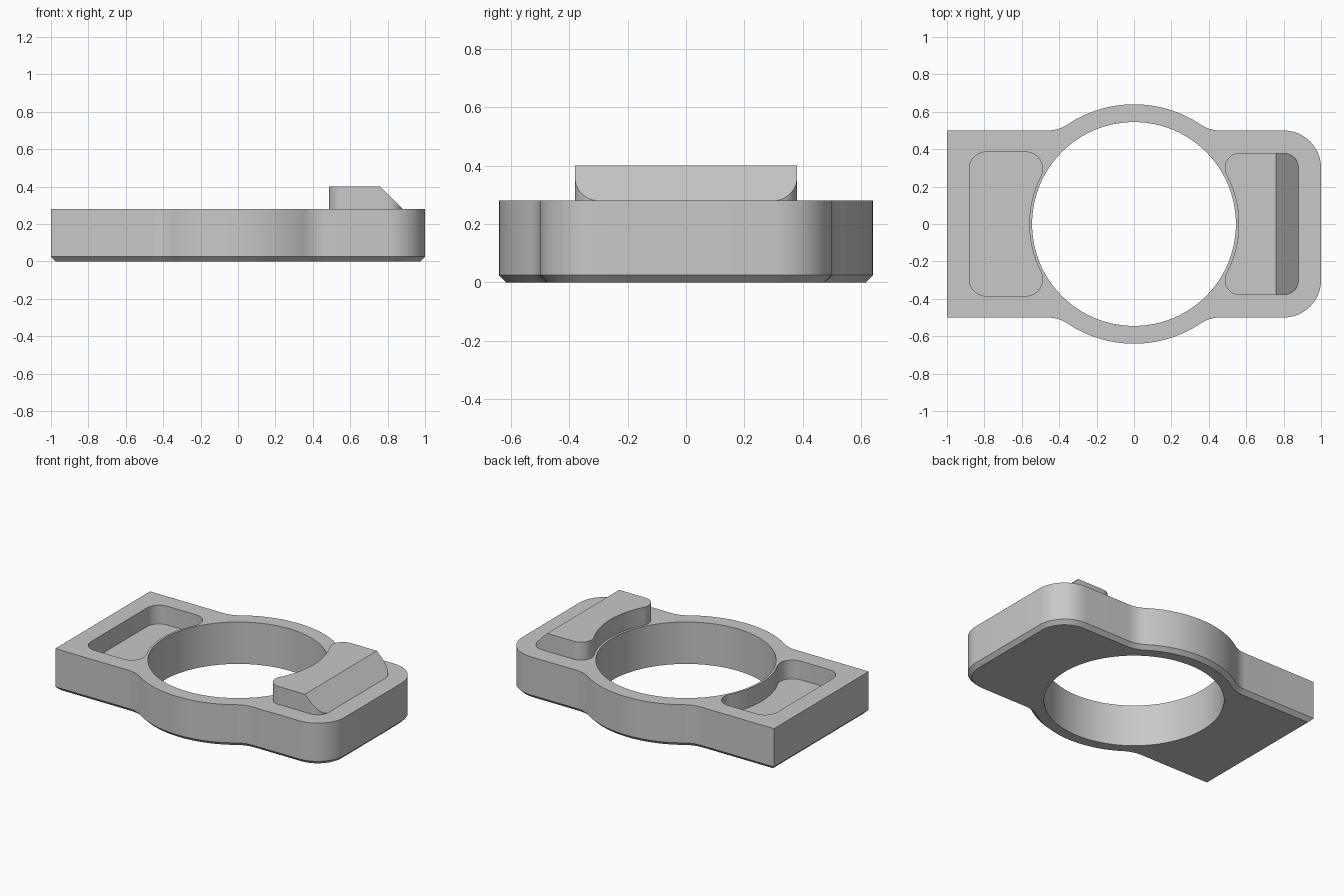
import bpy, bmesh
from math import pi, sin, cos, atan2, sqrt
from mathutils import Vector

cube = bpy.data.objects.get("Cube")
if cube:
    bpy.data.objects.remove(cube, do_unlink=True)

GREY = (0.58, 0.58, 0.58, 1)
mat = bpy.data.materials.new("plain grey")
mat.use_nodes = True
mat.diffuse_color = GREY
mat.node_tree.nodes["Principled BSDF"].inputs["Base Color"].default_value = GREY

TOP = 0.28        # top of the plate
CHAMFER = 0.025   # bottom edge chamfer


def arc(cx, cy, r, a0, a1, n=12):
    steps = [a0 + (a1 - a0) * i / n for i in range(n + 1)]
    return [(cx + r * cos(a), cy + r * sin(a)) for a in steps]


def mirrored(half):
    """Close an upper half outline with its reflection in the x axis."""
    return half + [(x, -y) for x, y in reversed(half) if abs(y) > 1e-5]


def plate_outline(d):
    """Plate outline moved inward by d: ring bulge, blends, two round corners."""
    r, bx, fillet, corner = 0.64, 0.46, 0.186, 0.2
    by = 0.5 + fillet
    t = atan2(by, bx)
    half = [(-1 + d, 0.5 - d)]
    half += arc(-bx, by, fillet + d, -pi / 2, -t)
    half += arc(0, 0, r - d, pi - t, t, 40)[1:-1]
    half += arc(bx, by, fillet + d, t - pi, -pi / 2)
    half += arc(1 - corner, 0.5 - corner, corner - d, pi / 2, 0)
    return mirrored(half)


def block_outline(half_width, f, side):
    """Rounded block whose inner side follows the ring; side is +1 or -1."""
    r, outer = 0.56, 0.88
    cy = half_width - f
    cx = sqrt((r + f) ** 2 - cy ** 2)
    t = atan2(cy, cx)
    half = arc(0, 0, r, 0, t, 16)[:-1]
    half += arc(cx, cy, f, t + pi, pi / 2)
    half += arc(outer - f, cy, f, pi / 2, 0)
    return [(side * x, y) for x, y in mirrored(half)]


def loft(name, layers, cut=None):
    """Skin matching outlines stacked in z, optionally sliced by a plane."""
    bm = bmesh.new()
    rings = [[bm.verts.new((x, y, z)) for x, y in pts] for pts, z in layers]
    for low, high in zip(rings, rings[1:]):
        for i in range(len(low)):
            j = (i + 1) % len(low)
            bm.faces.new((low[i], low[j], high[j], high[i]))
    bm.faces.new(rings[0])
    bm.faces.new(rings[-1])
    if cut:
        geom = bm.verts[:] + bm.edges[:] + bm.faces[:]
        res = bmesh.ops.bisect_plane(bm, geom=geom, plane_co=cut[0],
                                     plane_no=cut[1], clear_outer=True)
        edges = [e for e in res["geom_cut"] if isinstance(e, bmesh.types.BMEdge)]
        bmesh.ops.holes_fill(bm, edges=edges, sides=0)
    bmesh.ops.recalc_face_normals(bm, faces=bm.faces)
    mesh = bpy.data.meshes.new(name)
    bm.to_mesh(mesh)
    bm.free()
    mesh.materials.append(mat)
    ob = bpy.data.objects.new(name, mesh)
    bpy.context.collection.objects.link(ob)
    return ob


def activate(ob):
    bpy.ops.object.select_all(action="DESELECT")
    ob.select_set(True)
    bpy.context.view_layer.objects.active = ob


def carve(ob, cutter):
    cutter.hide_render = True
    mod = ob.modifiers.new("cut", "BOOLEAN")
    mod.operation = "DIFFERENCE"
    mod.solver = "EXACT"
    mod.object = cutter
    activate(ob)
    bpy.ops.object.modifier_apply(modifier=mod.name)
    bpy.data.objects.remove(cutter, do_unlink=True)


# Plate with chamfered underside
plate = loft("plate", [(plate_outline(CHAMFER), 0),
                       (plate_outline(0), CHAMFER),
                       (plate_outline(0), TOP)])

# Round through hole
circle = arc(0, 0, 0.545, 0, 2 * pi, 96)[:-1]
carve(plate, loft("hole_cutter", [(circle, -0.1), (circle, 0.5)]))

# Blind pocket on the square end
pocket = block_outline(0.385, 0.09, -1)
carve(plate, loft("pocket_cutter", [(pocket, TOP - 0.125), (pocket, 0.5)]))

# Raised locating tab with sloped outer side, on the rounded end
shape = block_outline(0.38, 0.08, 1)
tab = loft("locating_tab", [(shape, TOP - 0.01), (shape, 0.4)],
           cut=(Vector((0.76, 0, 0.4)), Vector((1, 0, 1)).normalized()))

for ob in (plate, tab):
    activate(ob)
    bpy.ops.object.shade_smooth_by_angle(angle=pi / 6)
